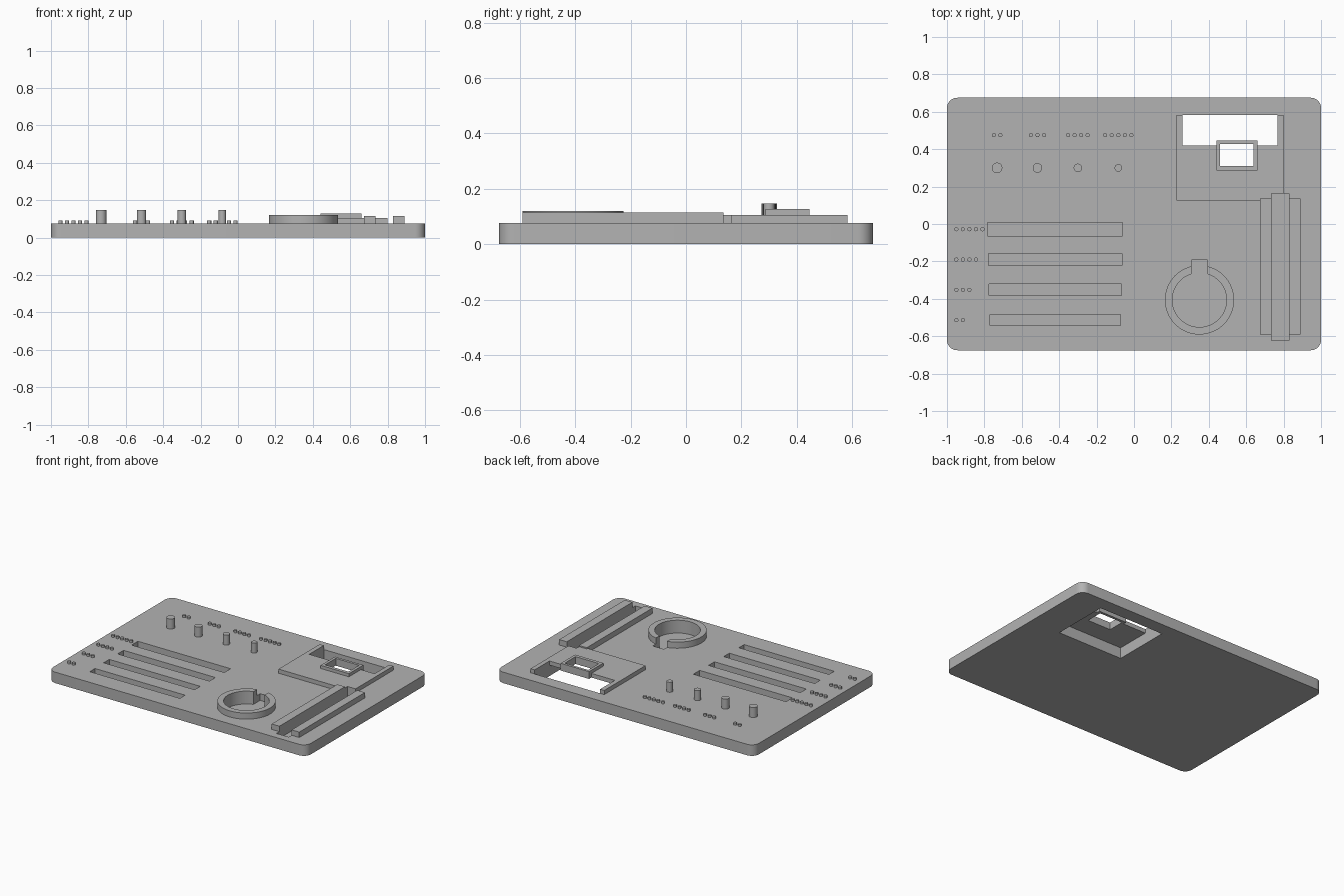
import bpy
import bmesh
from mathutils import Matrix, Vector

old = bpy.data.objects.get("Cube")
if old:
    bpy.data.objects.remove(old, do_unlink=True)

grey = bpy.data.materials.new("plain grey")
grey.use_nodes = True
colour = (0.45, 0.45, 0.45, 1)
grey.diffuse_color = colour
grey.node_tree.nodes["Principled BSDF"].inputs["Base Color"].default_value = colour


def finish(name, bm):
    mesh = bpy.data.meshes.new(name)
    bm.to_mesh(mesh)
    bm.free()
    mesh.materials.append(grey)
    ob = bpy.data.objects.new(name, mesh)
    bpy.context.collection.objects.link(ob)
    return ob


def box(name, x, y, z, corner=0):
    """Box from ranges on each axis, with optional rounded vertical corners."""
    bm = bmesh.new()
    bmesh.ops.create_cube(bm, size=1)
    for v in bm.verts:
        v.co = Vector([r[0] if c < 0 else r[1] for c, r in zip(v.co, (x, y, z))])
    if corner:
        upright = [e for e in bm.edges
                   if abs(e.verts[0].co.z - e.verts[1].co.z) > 0.01]
        bmesh.ops.bevel(bm, geom=upright, offset=corner, segments=8,
                        profile=0.5, affect='EDGES')
    return finish(name, bm)


def cylinder(name, x, y, radius, z, sides=32):
    bm = bmesh.new()
    bmesh.ops.create_cone(bm, cap_ends=True, segments=sides, radius1=radius,
                          radius2=radius, depth=z[1] - z[0],
                          matrix=Matrix.Translation((x, y, sum(z) / 2)))
    return finish(name, bm)


def cut(target, cutter):
    """Subtract a cutter from the target, then throw the cutter away."""
    cutter.hide_render = True
    mod = target.modifiers.new("cut", 'BOOLEAN')
    mod.operation = 'DIFFERENCE'
    mod.solver = 'EXACT'
    mod.object = cutter
    bpy.context.view_layer.objects.active = target
    bpy.ops.object.modifier_apply(modifier=mod.name)
    bpy.data.objects.remove(cutter, do_unlink=True)


TOP = 0.077      # plate surface
FLOOR = 0.03     # floor of every recess
HIGH = 0.2       # above everything that is cut
SUNK = TOP - 0.004
DOT = 0.035      # spacing of counting dots

# Plate
plate = box("base_plate", (-1, 1), (-0.675, 0.675), (0, TOP), corner=0.055)


def counting_dots(label, count, x, y):
    for i in range(count):
        cylinder(f"{label}_dot_{count}_{i + 1}", x + i * DOT, y, 0.011,
                 (SUNK, 0.092), 20)


# Four slots with rows of dots beside them
for i in range(4):
    y = -0.028 - 0.162 * i
    half = 0.035 - 0.002 * i
    cut(plate, box("slot_cutter", (-0.782 + 0.004 * i, -0.062 - 0.003 * i),
                   (y - half, y + half), (FLOOR, HIGH)))
    counting_dots("slot", 5 - i, -0.95, y)

# Four pegs with rows of dots behind them
for i in range(4):
    x = -0.732 + 0.216 * i
    cylinder(f"peg_{i + 1}", x, 0.3, 0.028 - 0.0027 * i, (SUNK, 0.147))
    counting_dots("peg", i + 2, x - DOT * (i + 1) / 2, 0.475)

# Round well with a raised collar and a key notch
cx, cy = 0.35, -0.406
collar = cylinder("round_collar", cx, cy, 0.185, (TOP, 0.12), 64)
for part, low in ((plate, FLOOR), (collar, 0)):
    cut(part, cylinder("well_cutter", cx, cy, 0.145, (low, HIGH), 64))
    cut(part, box("notch_cutter", (cx - 0.043, cx + 0.043), (-0.29, -0.193),
                  (low, HIGH)))

# Long channel between two rails
for side, x in (("inner", (0.675, 0.735)), ("outer", (0.83, 0.889))):
    box(f"{side}_rail", x, (-0.591, 0.136), (SUNK, 0.115))

# Raised cover over an open shaft
cover = box("shaft_cover", (0.226, 0.798), (0.126, 0.583), (TOP, 0.106))
cut(plate, box("shaft_cutter", (0.258, 0.766), (0.175, 0.583), (-0.1, HIGH)))
cut(cover, box("opening_cutter", (0.258, 0.766), (0.42, 0.7), (0, HIGH)))
for part, low in ((plate, FLOOR), (cover, 0)):
    cut(part, box("channel_cutter", (0.735, 0.83), (-0.623, 0.163), (low, HIGH)))

# Small window frame on the cover
frame = box("window_frame", (0.44, 0.66), (0.287, 0.446), (TOP, 0.128))
for part in (cover, frame):
    cut(part, box("window_cutter", (0.459, 0.64), (0.31, 0.428), (0, HIGH)))

# Smooth the round sides, keep edges sharp
bpy.ops.object.select_all(action='DESELECT')
for ob in bpy.context.collection.objects:
    if ob.type == 'MESH' and grey.name in ob.data.materials:
        ob.select_set(True)
bpy.context.view_layer.objects.active = plate
bpy.ops.object.shade_smooth_by_angle()
